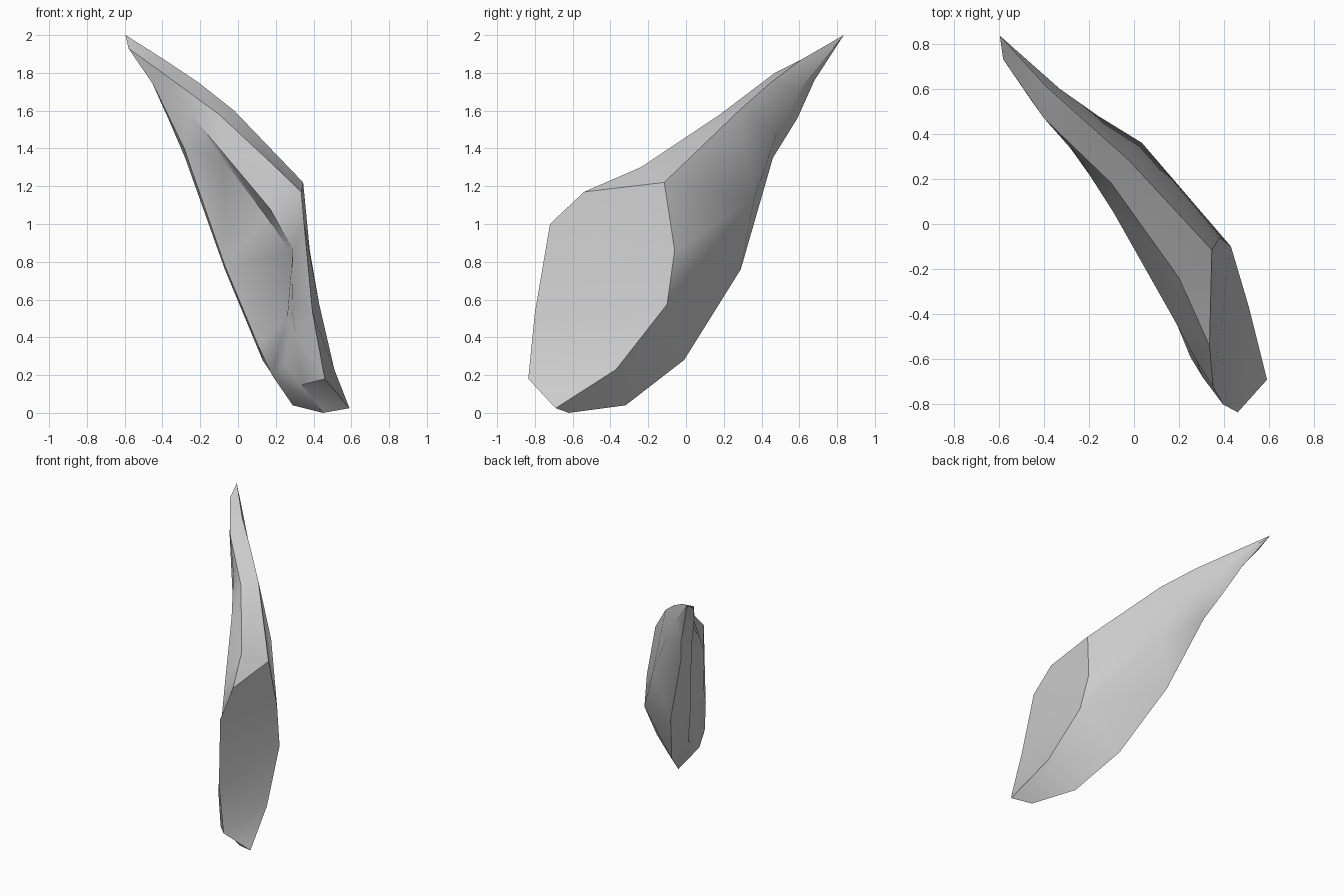
import bpy, bmesh, math
from mathutils import Vector as V

if "Cube" in bpy.data.objects:
    bpy.data.objects.remove(bpy.data.objects["Cube"])

# Rails of the blade, each running from the foot to the tip
tip, tip_low = (-.595, .835, 2.0), (-.58, .73, 1.93)
cap_top_front, cap_top_back = (.335, -.54, 1.17), (.345, -.115, 1.22)
cap_mid, cap_low = (.38, -.06, .86), (.43, -.10, .575)
toe_front, toe_back = (.46, -.835, .18), (.59, -.69, .025)
cap_front = [toe_front, (.395, -.80, .53), (.35, -.72, 1.0), cap_top_front]
cap_back = [toe_back, (.51, -.37, .23), cap_low]

shoulder = (-.40, .47, 1.80)
top_front = cap_front + [(.2, -.24, 1.30), (-.1, .18, 1.58), shoulder]
top_back = [cap_low, cap_mid, cap_top_back, (-.02, .28, 1.60), (-.21, .45, 1.75),
            (-.39, .61, 1.87), tip]
back_mid = [cap_low, (.035, .36, 1.13), (-.16, .48, 1.48), (-.33, .60, 1.71), tip]
keel = [(.45, -.62, 0), (.29, -.32, .04), (.13, -.01, .28), (-.07, .29, .76),
        (-.28, .46, 1.35), (-.37, .59, 1.56), (-.46, .68, 1.76), tip]
heel, lip_foot, lip_end = (.18, -.42, .20), (.34, -.70, .15), (-.25, .30, 1.58)
flank_low = [heel, (.105, -.18, .36), (-.07, .04, .78), (-.285, .34, 1.40),
             (-.45, .54, 1.74), tip_low]
root = [heel, (.26, -.45, .50), (.28, -.34, .85), (.15, -.18, 1.04),
        (-.08, .10, 1.34), lip_end]
lip = [heel, (.25, -.59, .26), (.305, -.68, .42), (.285, -.63, .54), (.29, -.63, .86),
       (.17, -.41, 1.08), (-.09, .05, 1.39), lip_end]

bm = bmesh.new()
cache = {}


def vert(p):
    key = tuple(round(c, 4) for c in p)
    if key not in cache:
        cache[key] = bm.verts.new(p)
    return cache[key]


def face(points):
    vs = list(dict.fromkeys(vert(p) for p in points))
    if len(vs) > 2 and not bm.faces.get(vs):
        bm.faces.new(vs)


def strip(a, b):
    """Fill between two rails, always taking the shorter diagonal."""
    i = j = 0
    while i < len(a) - 1 or j < len(b) - 1:
        step_a = j == len(b) - 1 or (i < len(a) - 1 and
                 (V(a[i + 1]) - V(b[j])).length <= (V(a[i]) - V(b[j + 1])).length)
        if step_a:
            face([a[i], a[i + 1], b[j]])
            i += 1
        else:
            face([a[i], b[j + 1], b[j]])
            j += 1


# Long sides
strip(top_front[3:] + [tip_low, tip], top_back[2:])       # upper face
strip(top_back, back_mid)                                 # back, upper half
strip(cap_back + back_mid[1:], keel)                      # back, lower half
strip(keel[1:], flank_low + [tip])                        # narrow lower edge
strip(flank_low, root + [shoulder, tip_low])              # recessed flank
strip(root, lip)                                          # underside of the lip
strip(lip + [shoulder], [lip_foot] + top_front)           # outer side of the lip

# End cap and foot
strip(cap_front, cap_back + [cap_mid, cap_top_back])
strip([heel, lip_foot, toe_front], [keel[1], keel[0], toe_back])
bmesh.ops.recalc_face_normals(bm, faces=bm.faces)

mesh = bpy.data.meshes.new("blade")
bm.to_mesh(mesh)
bm.free()
blade = bpy.data.objects.new("blade", mesh)
bpy.context.collection.objects.link(blade)

grey = bpy.data.materials.new("light grey")
grey.diffuse_color = (.6, .6, .6, 1)
grey.use_nodes = True
grey.node_tree.nodes["Principled BSDF"].inputs["Base Color"].default_value = grey.diffuse_color
mesh.materials.append(grey)

bpy.context.view_layer.objects.active = blade
blade.select_set(True)
bpy.ops.object.shade_smooth_by_angle(angle=math.radians(36))
